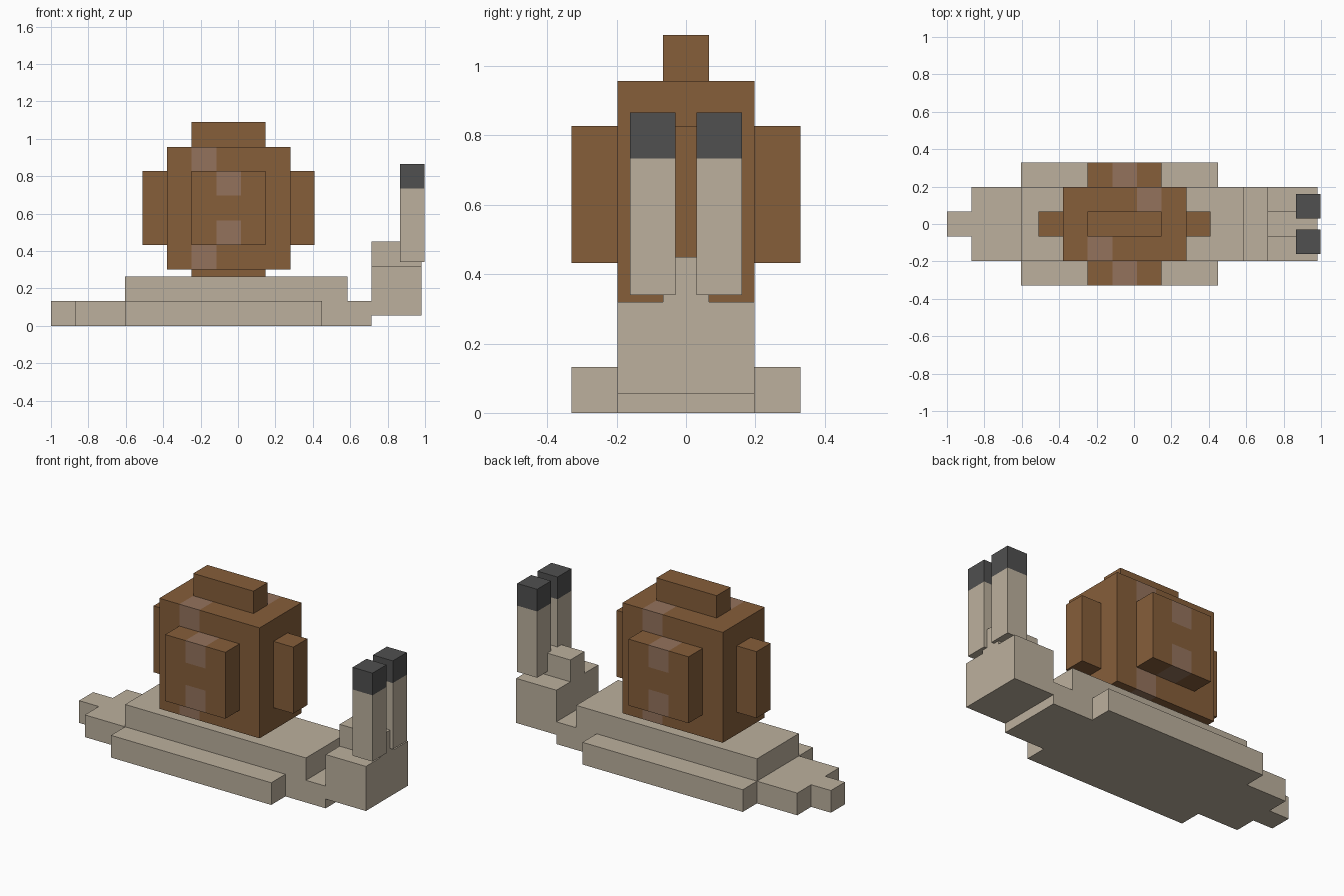
import bpy, bmesh
from mathutils import Vector

if "Cube" in bpy.data.objects:
    bpy.data.objects.remove(bpy.data.objects["Cube"])


def material(name, r, g, b):
    m = bpy.data.materials.new(name)
    m.diffuse_color = (r, g, b, 1)
    m.use_nodes = True
    m.node_tree.nodes["Principled BSDF"].inputs["Base Color"].default_value = m.diffuse_color
    return m


SKIN = material("beige skin", 0.503, 0.434, 0.337)
SHELL = material("brown shell", 0.238, 0.112, 0.042)
SPOT = material("light brown spot", 0.296, 0.171, 0.107)
EYE = material("dark grey eye", 0.08, 0.08, 0.08)


def box(name, x, y, z, mats, cuts=(), rule=None):
    """Box between the given ranges; cuts are (axis, value) planes, rule picks the slot."""
    lo, hi = Vector((x[0], y[0], z[0])), Vector((x[1], y[1], z[1]))
    bm = bmesh.new()
    bmesh.ops.create_cube(bm, size=1)
    for v in bm.verts:
        v.co = (lo + hi) / 2 + Vector(a * b for a, b in zip(v.co, hi - lo))
    for axis, value in cuts:
        co, no = Vector(), Vector()
        co[axis], no[axis] = value, 1
        bmesh.ops.bisect_plane(bm, geom=bm.verts[:] + bm.edges[:] + bm.faces[:],
                               plane_co=co, plane_no=no)
    if rule:
        for f in bm.faces:
            f.material_index = int(rule(f.calc_center_median()))
    me = bpy.data.meshes.new(name)
    bm.to_mesh(me)
    bm.free()
    for m in mats:
        me.materials.append(m)
    ob = bpy.data.objects.new(name, me)
    bpy.context.collection.objects.link(ob)
    return ob


# Body
box("foot", (-0.87, 0.715), (-0.197, 0.197), (0, 0.132), [SKIN])
box("tail", (-1, -0.87), (-0.066, 0.066), (0, 0.132), [SKIN])
box("back", (-0.605, 0.585), (-0.197, 0.197), (0.132, 0.265), [SKIN])
box("head", (0.715, 0.98), (-0.197, 0.197), (0.055, 0.32), [SKIN])
box("head_crest", (0.715, 0.98), (-0.066, 0.066), (0.32, 0.45), [SKIN])


# Shell core: spots sit in the corner columns, turned half round on the far side
def core_spot(c):
    x = c.x + 0.05
    if c.y > 0:
        x = -x
    return abs(c.y) > 0.066 and -0.2 < x < -0.066 and (c.z > 0.826 or c.z < 0.43)


box("shell_core", (-0.38, 0.28), (-0.197, 0.197), (0.3, 0.957), [SHELL, SPOT],
    [(0, -0.248), (0, -0.116), (0, 0.016), (0, 0.148),
     (1, -0.066), (1, 0.066), (2, 0.432), (2, 0.826)], core_spot)
box("shell_top", (-0.248, 0.148), (-0.066, 0.066), (0.957, 1.09), [SHELL])
box("shell_bottom", (-0.248, 0.148), (-0.066, 0.066), (0.168, 0.3), [SHELL])
box("shell_front_end", (0.28, 0.41), (-0.066, 0.066), (0.432, 0.827), [SHELL])
box("shell_rear_end", (-0.51, -0.38), (-0.066, 0.066), (0.432, 0.827), [SHELL])


# Paired parts
def side_spot(c):
    return -0.116 < c.x < 0.016 and abs(c.z - 0.63) > 0.066


for side, s in (("right", -1), ("left", 1)):
    def span(a, b):
        return sorted((s * a, s * b))

    box(side + "_foot_skirt", (-0.605, 0.45), span(0.197, 0.33), (0, 0.132), [SKIN])
    box(side + "_shell_side", (-0.248, 0.148), span(0.197, 0.33), (0.432, 0.827),
        [SHELL, SPOT], [(0, -0.116), (0, 0.016), (2, 0.564), (2, 0.696)], side_spot)
    box(side + "_eye_stalk", (0.867, 0.998), span(0.03, 0.161), (0.34, 0.866),
        [SKIN, EYE], [(2, 0.734)], lambda c: c.z > 0.734)
